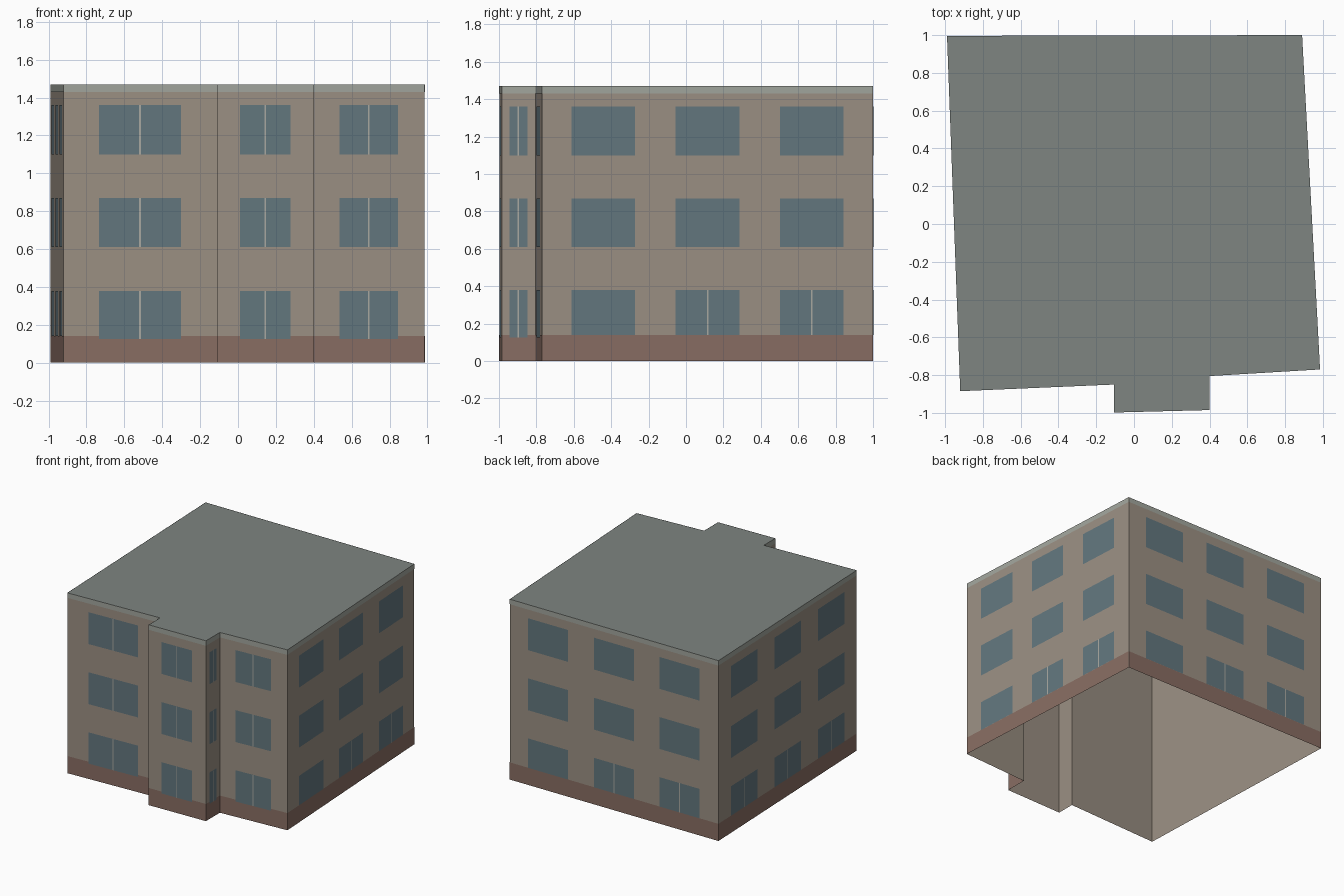
import bpy
from mathutils import Vector

if "Cube" in bpy.data.objects:
    bpy.data.objects.remove(bpy.data.objects["Cube"])

HEIGHT = 1.47
# Footprint, counter-clockwise from the front left corner
FOOT = [Vector(p) for p in [(-0.92, -0.885), (-0.107, -0.85), (-0.107, -0.998), (0.40, -0.985),
                            (0.40, -0.805), (0.985, -0.77), (0.89, 1.0), (-0.99, 0.996)]]
WALLS = list(zip(FOOT, FOOT[1:] + FOOT[:1]))


def material(name, r, g, b):
    m = bpy.data.materials.new(name)
    m.diffuse_color = (r, g, b, 1)
    m.use_nodes = True
    m.node_tree.nodes["Principled BSDF"].inputs["Base Color"].default_value = m.diffuse_color
    return m


def build(name, quads, mat):
    """One object from a list of polygons."""
    verts, faces = [], []
    for q in quads:
        faces.append(range(len(verts), len(verts) + len(q)))
        verts += q
    me = bpy.data.meshes.new(name)
    me.from_pydata([tuple(v) for v in verts], [], [list(f) for f in faces])
    me.materials.append(mat)
    ob = bpy.data.objects.new(name, me)
    bpy.context.collection.objects.link(ob)
    return ob


def panel(wall, u0, u1, z0, z1, off=0.0):
    """Upright quad on a wall between fractions u0 and u1, set off outward."""
    a, b = wall
    d = (b - a).normalized()
    n = Vector((d.y, -d.x)) * off
    p, q = a.lerp(b, u0) + n, a.lerp(b, u1) + n
    return [(p.x, p.y, z0), (q.x, q.y, z0), (q.x, q.y, z1), (p.x, p.y, z1)]


# Wall shell (open underneath) and flat roof
build("walls", [panel(w, 0, 1, 0, HEIGHT) for w in WALLS], material("wall_beige", 0.33, 0.28, 0.23))
build("roof", [[(p.x, p.y, HEIGHT) for p in FOOT]], material("roof_grey", 0.21, 0.235, 0.22))

# Plinth band and roof-edge band
build("plinth", [panel(w, 0, 1, 0, 0.14, 0.001) for w in WALLS], material("plinth_brown", 0.25, 0.155, 0.125))
build("roof_edge", [panel(w, 0, 1, 1.43, HEIGHT, 0.001) for w in WALLS], material("edge_grey", 0.36, 0.38, 0.34))

# Windows: one wide opening on each front wall, three on each long side
FLOORS = [(0.125, 0.38), (0.61, 0.87), (1.10, 1.36)]
# Ground-floor openings with a centre bar on the right, back and left walls
BARRED = {5: (1, 2), 6: (1, 2), 7: (0, 1, 2)}
glass, bars = [], []
for i, wall in enumerate(WALLS):
    length = (wall[1] - wall[0]).length
    long_side = i in BARRED
    centres, half = ((0.185, 0.5, 0.815), 0.096) if long_side else ((0.495,), 0.265)
    for floor, (z0, z1) in enumerate(FLOORS):
        if long_side and floor == 0:
            z0 = 0.14
        for k, c in enumerate(centres):
            glass.append(panel(wall, c - half, c + half, z0, z1, 0.002))
            if not long_side or (floor == 0 and k in BARRED[i]):
                t = 0.004 / length
                bars.append(panel(wall, c - t, c + t, z0, z1, 0.003))
build("windows", glass, material("window_blue", 0.125, 0.185, 0.21))
build("window_bars", bars, material("bar_grey", 0.4, 0.4, 0.36))
